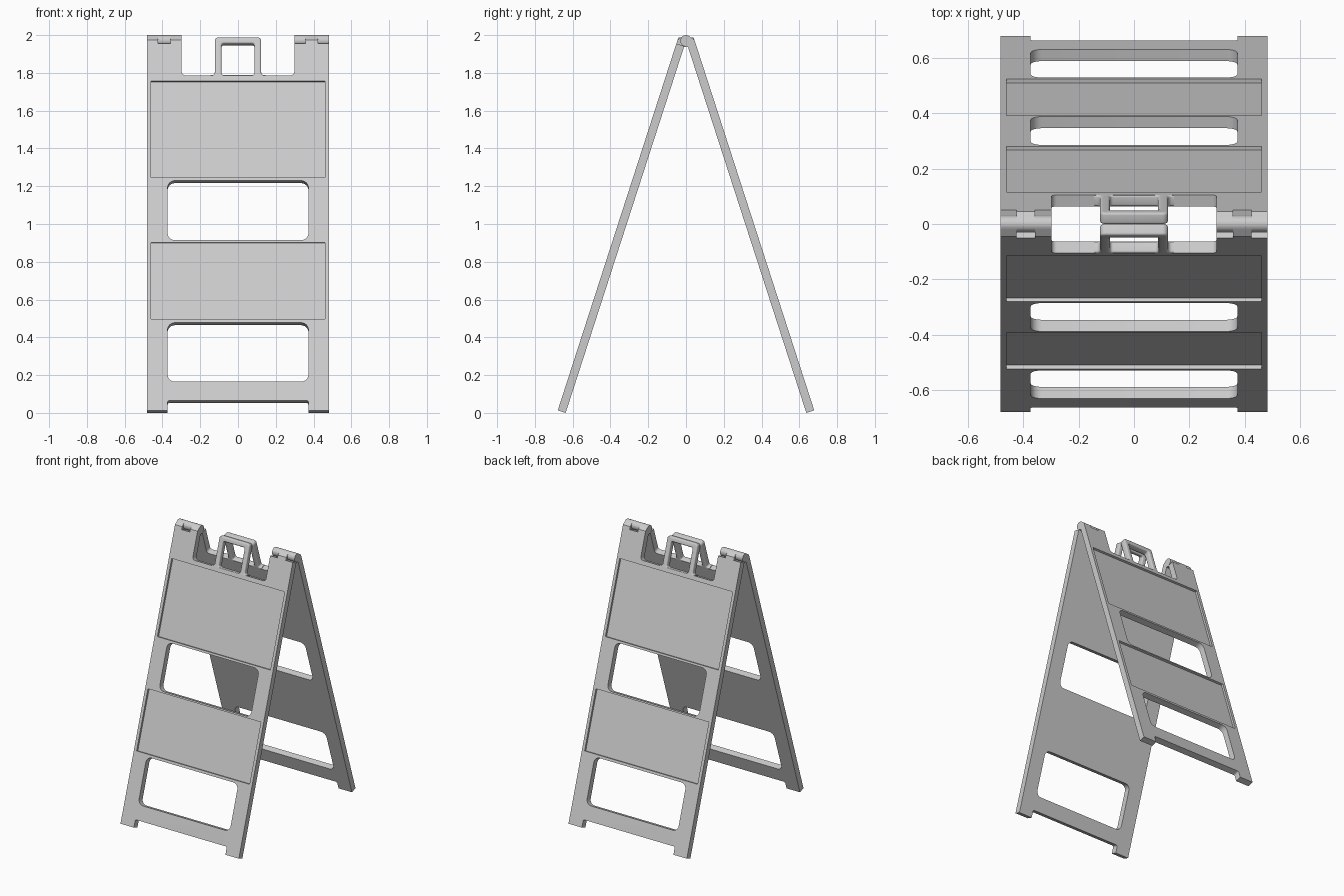
import bpy, bmesh, math
from mathutils import Vector, Matrix

if "Cube" in bpy.data.objects:
    bpy.data.objects.remove(bpy.data.objects["Cube"])

HINGE_Z, TILT, THICK = 1.97, math.radians(17.92), 0.044
OUT_Z = HINGE_Z + THICK * math.sin(TILT)


def up(z):
    """Height of a line on the outer face -> distance along the panel."""
    return (z - OUT_Z) / math.cos(TILT)


def fillet(pts, n=6):
    """Round right-angled corners given as (x, y, radius)."""
    out = []
    for i, (x, y, r) in enumerate(pts):
        p = Vector((x, y))
        if r == 0:
            out.append(p)
            continue
        d1 = (Vector(pts[i - 1][:2]) - p).normalized()
        d2 = (Vector(pts[(i + 1) % len(pts)][:2]) - p).normalized()
        c = p + (d1 + d2) * r
        for k in range(n + 1):
            t = k / n * math.pi / 2
            out.append(c - r * (d2 * math.cos(t) + d1 * math.sin(t)))
    return out


def mirrored(half):
    return half + [(-x, y, r) for x, y, r in reversed(half)]


def rect(w, y0, y1, r=0):
    return [(-w, y0, r), (w, y0, r), (w, y1, r), (-w, y1, r)]


def plate(name, outlines, z0, z1, bevel=0):
    """Filled, extruded outline with holes, as a mesh object."""
    cu = bpy.data.curves.new(name, 'CURVE')
    cu.dimensions, cu.fill_mode = '2D', 'BOTH'
    cu.extrude = (z1 - z0) / 2 - bevel
    cu.bevel_depth, cu.offset, cu.bevel_resolution = bevel, -bevel, 3
    for o in outlines:
        pts = fillet(o)
        s = cu.splines.new('POLY')
        s.points.add(len(pts) - 1)
        for sp, p in zip(s.points, pts):
            sp.co = (p.x, p.y, 0, 1)
        s.use_cyclic_u = True
    tmp = bpy.data.objects.new(name + "_curve", cu)
    bpy.context.collection.objects.link(tmp)
    me = bpy.data.meshes.new_from_object(tmp.evaluated_get(bpy.context.evaluated_depsgraph_get()))
    bpy.data.objects.remove(tmp)
    me.transform(Matrix.Translation((0, 0, (z0 + z1) / 2)))
    bm = bmesh.new()
    bm.from_mesh(me)
    bmesh.ops.remove_doubles(bm, verts=bm.verts, dist=1e-5)
    bmesh.ops.recalc_face_normals(bm, faces=bm.faces)
    bm.to_mesh(me)
    bm.free()
    ob = bpy.data.objects.new(name, me)
    bpy.context.collection.objects.link(ob)
    return ob


def knuckle(name, x0, x1):
    """Hinge barrel blended into the top edge of the panel."""
    prof = [(0.03 * math.cos(t), 0.03 * math.sin(t)) for t in
            [k * math.tau / 24 for k in range(24)]]
    prof += [(-0.01, THICK), (-0.035, THICK), (-0.035, 0)]
    bm = bmesh.new()
    for x in (x0, x1):
        for y, z in prof:
            bm.verts.new((x, y, z))
    res = bmesh.ops.convex_hull(bm, input=bm.verts)
    junk = [v for v in res["geom_interior"] if isinstance(v, bmesh.types.BMVert)]
    bmesh.ops.delete(bm, geom=junk, context='VERTS')
    bmesh.ops.dissolve_limit(bm, angle_limit=0.01, verts=bm.verts, edges=bm.edges)
    me = bpy.data.meshes.new(name)
    bm.to_mesh(me)
    bm.free()
    ob = bpy.data.objects.new(name, me)
    bpy.context.collection.objects.link(ob)
    return ob


FOOT, NOTCH = -HINGE_Z / math.cos(TILT), up(1.787)
W = 0.482
body = mirrored([(0.373, up(0.066), 0.012), (0.373, FOOT, 0), (W, FOOT, 0),
                 (W, -0.03, 0), (0.298, -0.03, 0), (0.298, NOTCH, 0.02)])
holes = [rect(0.373, up(0.165), up(0.478), 0.04), rect(0.373, up(0.914), up(1.23), 0.04)]
grip = [mirrored([(0.145, NOTCH - 0.012, 0), (0.145, NOTCH + 0.004, 0),
                  (0.123, NOTCH + 0.004, 0.015), (0.123, 0.007, 0.02)]),
        rect(0.087, NOTCH + 0.004, -0.028, 0.012)]


def build_side(side, turn):
    # panel with two windows and two sign recesses
    panel = plate(side + "_panel", [body] + holes, 0, THICK)
    cutters = []
    for z0, z1 in ((1.245, 1.757), (0.496, 0.903)):
        c = plate("recess_cutter", [rect(0.46, up(z0), up(z1))], THICK - 0.015, THICK + 0.05)
        m = panel.modifiers.new("recess", 'BOOLEAN')
        m.operation, m.solver, m.object = 'DIFFERENCE', 'EXACT', c
        cutters.append(c)
    bpy.context.view_layer.update()
    dg = bpy.context.evaluated_depsgraph_get()
    me = bpy.data.meshes.new_from_object(panel.evaluated_get(dg))
    panel.modifiers.clear()
    panel.data = me
    for c in cutters:
        bpy.data.objects.remove(c)

    # carrying handle and interleaved hinge knuckles
    parts = [panel, plate(side + "_handle", grip, 0.0, THICK, 0.009)]
    for i, (x0, x1) in enumerate(((-W, -0.424), (-0.357, -0.298), (0.357, 0.424))):
        parts.append(knuckle(f"{side}_hinge_knuckle_{i + 1}", x0, x1))

    mat = (Matrix.Rotation(turn, 4, 'Z') @ Matrix.Translation((0, 0, HINGE_Z))
           @ Matrix.Rotation(math.pi / 2 - TILT, 4, 'X'))
    bpy.ops.object.select_all(action='DESELECT')
    for p in parts:
        p.data.transform(mat)
        p.select_set(True)
    bpy.context.view_layer.objects.active = panel
    bpy.ops.object.shade_smooth_by_angle(angle=math.radians(35))


build_side("front", 0)
build_side("back", math.pi)
